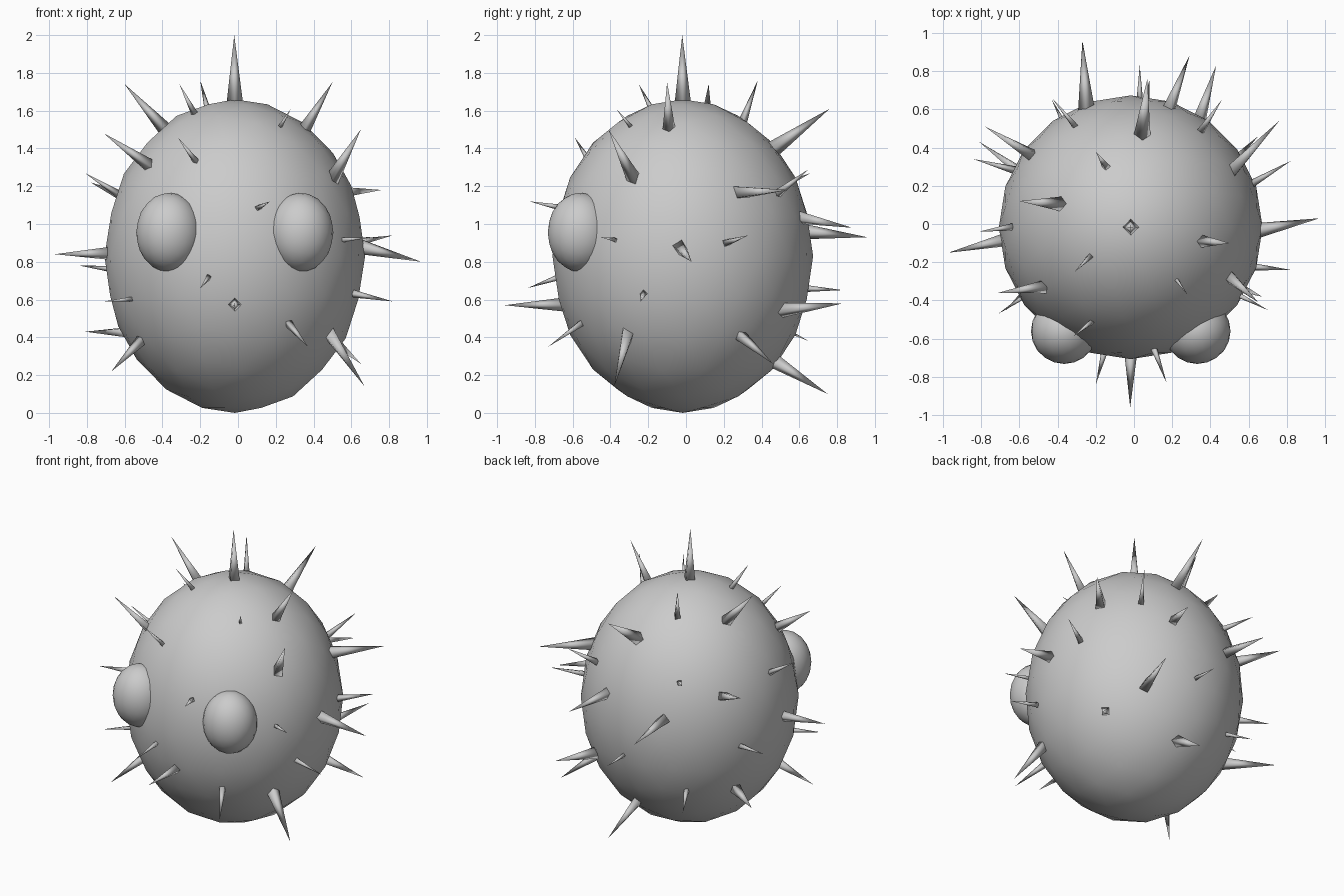
import bpy, bmesh
from math import radians, sin, cos
from mathutils import Vector, Matrix

if "Cube" in bpy.data.objects:
    bpy.data.objects.remove(bpy.data.objects["Cube"])

CENTRE = Vector((-0.017, -0.017, 0.83))
RADII = Vector((0.69, 0.69, 0.83))


def finish(name, bm):
    mesh = bpy.data.meshes.new(name)
    bmesh.ops.recalc_face_normals(bm, faces=bm.faces)
    for f in bm.faces:
        f.smooth = True
    bm.to_mesh(mesh)
    bm.free()
    obj = bpy.data.objects.new(name, mesh)
    bpy.context.collection.objects.link(obj)
    return obj


def ellipsoid(name, centre, radii):
    bm = bmesh.new()
    m = Matrix.Translation(centre) @ Matrix.Diagonal((*radii, 1))
    bmesh.ops.create_icosphere(bm, subdivisions=3, radius=1, matrix=m)
    return finish(name, bm)


def spike(bm, tip, az, el, thickness):
    # four-sided cone from a point on the body (azimuth, elevation) to its tip
    a, e = radians(az), radians(el)
    base = CENTRE + Vector((cos(e) * cos(a), cos(e) * sin(a), sin(e))) * RADII
    tip = Vector(tip)
    length = (tip - base).length
    direction = (tip - base).normalized()
    base -= direction * 0.04
    rot = Vector((0, 0, 1)).rotation_difference(direction).to_matrix().to_4x4()
    m = Matrix.Translation((base + tip) / 2) @ rot
    bmesh.ops.create_cone(bm, cap_ends=True, segments=4, radius1=length * thickness,
                          radius2=0, depth=length + 0.04, matrix=m)


# tip x, y, z, then azimuth and elevation of the root on the body
LONG = [
    (-.02, -.02, 2.0, 0, 90), (-.60, .12, 1.74, 162, 55), (.50, -.10, 1.75, -11, 56),
    (.65, -.41, 1.50, -27, 31), (-.71, -.36, 1.48, 214, 36), (.97, .03, .80, -1, 3),
    (-.97, -.15, .84, 186, 1), (-.81, .43, .43, 154, -29), (-.67, -.45, .22, 210, -33),
    (.67, -.38, .14, -30, -31), (.65, .46, .26, 32, -31), (-.02, -.96, .57, -90, -18),
    (-.27, .96, .93, 110, 9), (.07, .76, 1.61, 83, 44), (.08, .75, .10, 83, -43),
    (.29, .88, .98, 72, 14), (.43, .83, .58, 57, -20), (.76, .54, 1.18, 30, 24),
    (-.78, .51, 1.22, 144, 20)]
SHORT = [
    (-.31, -.25, 1.74, 216, 67), (-.20, .38, 1.76, 112, 60), (-.32, -.59, 1.46, 247, 38),
    (.28, -.37, 1.61, -49, 57), (-.81, -.04, 1.27, 180, 24), (.70, -.45, .93, -32, 6),
    (.82, .33, .94, 20, 5), (-.84, .34, .78, 154, -5), (-.71, -.47, .59, 213, -16),
    (.82, -.24, .59, -18, -14), (.37, -.73, .35, -62, -26), (-.20, -.84, .66, 258, -8),
    (.17, -.83, 1.12, -79, 18), (.03, .83, .65, 86, -12), (.46, .65, 1.29, 54, 24),
    (-.43, .66, 1.27, 119, 27), (-.43, .65, .38, 123, -27)]

# body
ellipsoid("body", CENTRE, RADII)

# eyes
for side, name in ((-1, "left_eye"), (1, "right_eye")):
    ellipsoid(name, (CENTRE.x + side * 0.348, -0.56, 0.955), (0.174, 0.172, 0.21))

# spikes
for name, table, thickness in (("long_spikes", LONG, 0.135), ("short_spikes", SHORT, 0.115)):
    bm = bmesh.new()
    for x, y, z, az, el in table:
        spike(bm, (x, y, z), az, el, thickness)
    finish(name, bm)
